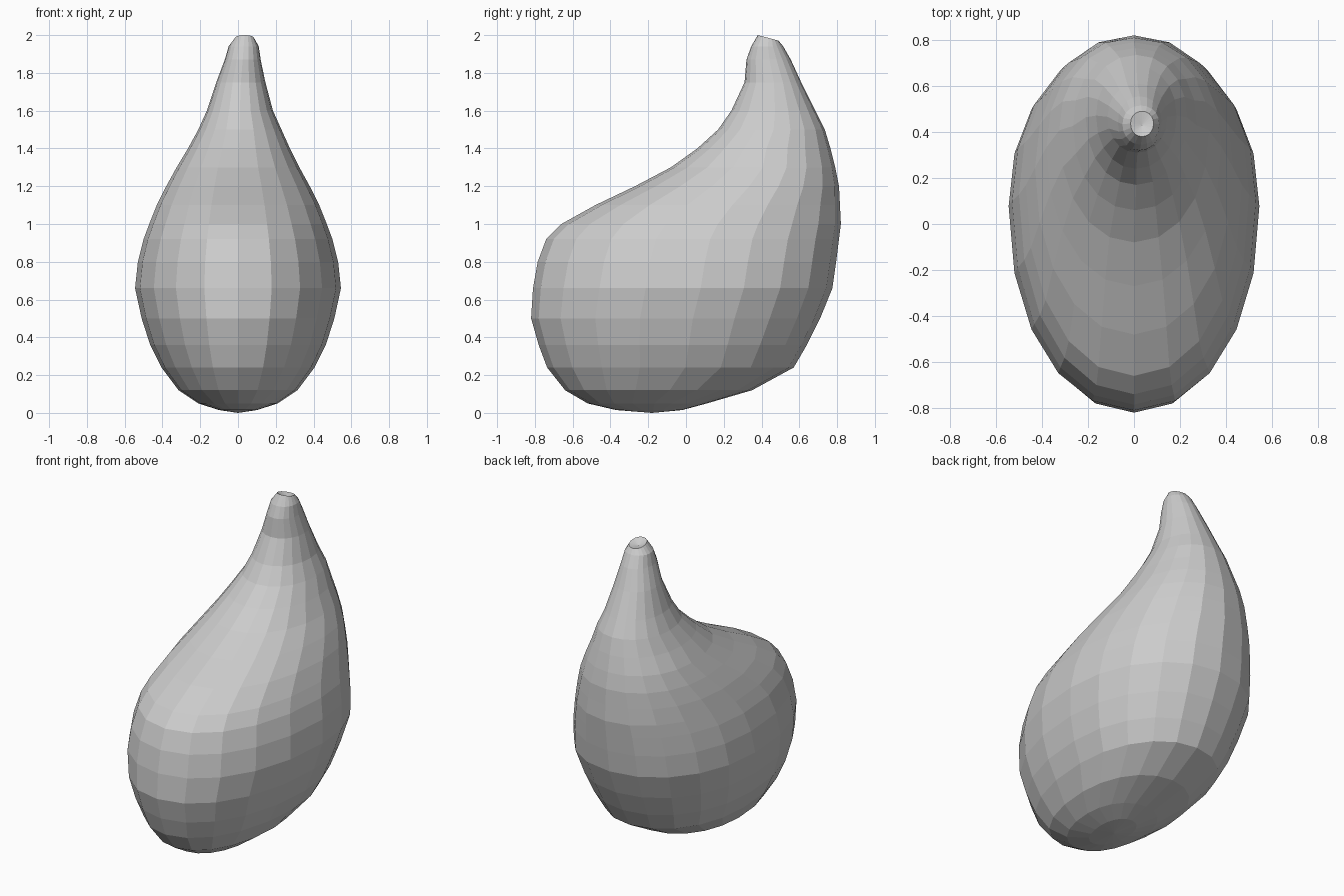
import bpy, bmesh, math

if "Cube" in bpy.data.objects:
    bpy.data.objects.remove(bpy.data.objects["Cube"])

SIDES = 20

# horizontal sections: z, front y, back y, half width, centre x
SECTIONS = [
    (0.015, -0.37, -0.02, 0.10, 0.00),
    (0.05, -0.52, 0.11, 0.21, 0.00),
    (0.12, -0.64, 0.35, 0.315, 0.00),
    (0.24, -0.735, 0.57, 0.405, 0.00),
    (0.36, -0.78, 0.64, 0.465, 0.00),
    (0.50, -0.82, 0.71, 0.51, 0.00),
    (0.66, -0.81, 0.775, 0.545, 0.00),
    (0.80, -0.785, 0.795, 0.53, 0.00),
    (0.92, -0.74, 0.81, 0.50, 0.00),
    (1.00, -0.66, 0.82, 0.47, 0.00),
    (1.10, -0.48, 0.815, 0.43, 0.00),
    (1.20, -0.27, 0.81, 0.38, 0.00),
    (1.30, -0.08, 0.79, 0.325, 0.00),
    (1.40, 0.06, 0.765, 0.27, 0.005),
    (1.50, 0.17, 0.735, 0.22, 0.01),
    (1.60, 0.24, 0.685, 0.175, 0.01),
    (1.75, 0.31, 0.61, 0.13, 0.015),
    (1.87, 0.32, 0.555, 0.095, 0.025),
    (1.94, 0.345, 0.515, 0.08, 0.03),
]


def egg_ring(bm, z, front, back, half, cx, tilt=0.0):
    """Egg-shaped ring, widest a little behind its middle."""
    widest = front + (back - front) * (0.56 if z < 1.4 else 0.52)
    power = 0.95
    ring = []
    for i in range(SIDES):
        a = 2 * math.pi * i / SIDES
        c, s = math.cos(a), math.sin(a)
        x = cx + half * math.copysign(abs(c) ** power, c)
        reach = (back - widest) if s > 0 else (widest - front)
        y = widest + reach * math.copysign(abs(s) ** power, s)
        ring.append(bm.verts.new((x, y, z - tilt * s)))
    return ring


bm = bmesh.new()
rings = [egg_ring(bm, *s) for s in SECTIONS]
# slanted rim of the stem tip
rings.append(egg_ring(bm, 1.985, 0.38, 0.49, 0.05, 0.035, 0.015))

for low, high in zip(rings, rings[1:]):
    for i in range(SIDES):
        j = (i + 1) % SIDES
        bm.faces.new((low[i], low[j], high[j], high[i]))

# closed underside and shallow dimple in the tip
base = bm.verts.new((0, -0.18, 0))
dimple = bm.verts.new((0.035, 0.43, 1.965))
for i in range(SIDES):
    j = (i + 1) % SIDES
    bm.faces.new((rings[0][j], rings[0][i], base))
    bm.faces.new((rings[-1][i], rings[-1][j], dimple))

bmesh.ops.recalc_face_normals(bm, faces=bm.faces[:])
mesh = bpy.data.meshes.new("gourd_body")
bm.to_mesh(mesh)
bm.free()
body = bpy.data.objects.new("gourd_body", mesh)
bpy.context.collection.objects.link(body)
